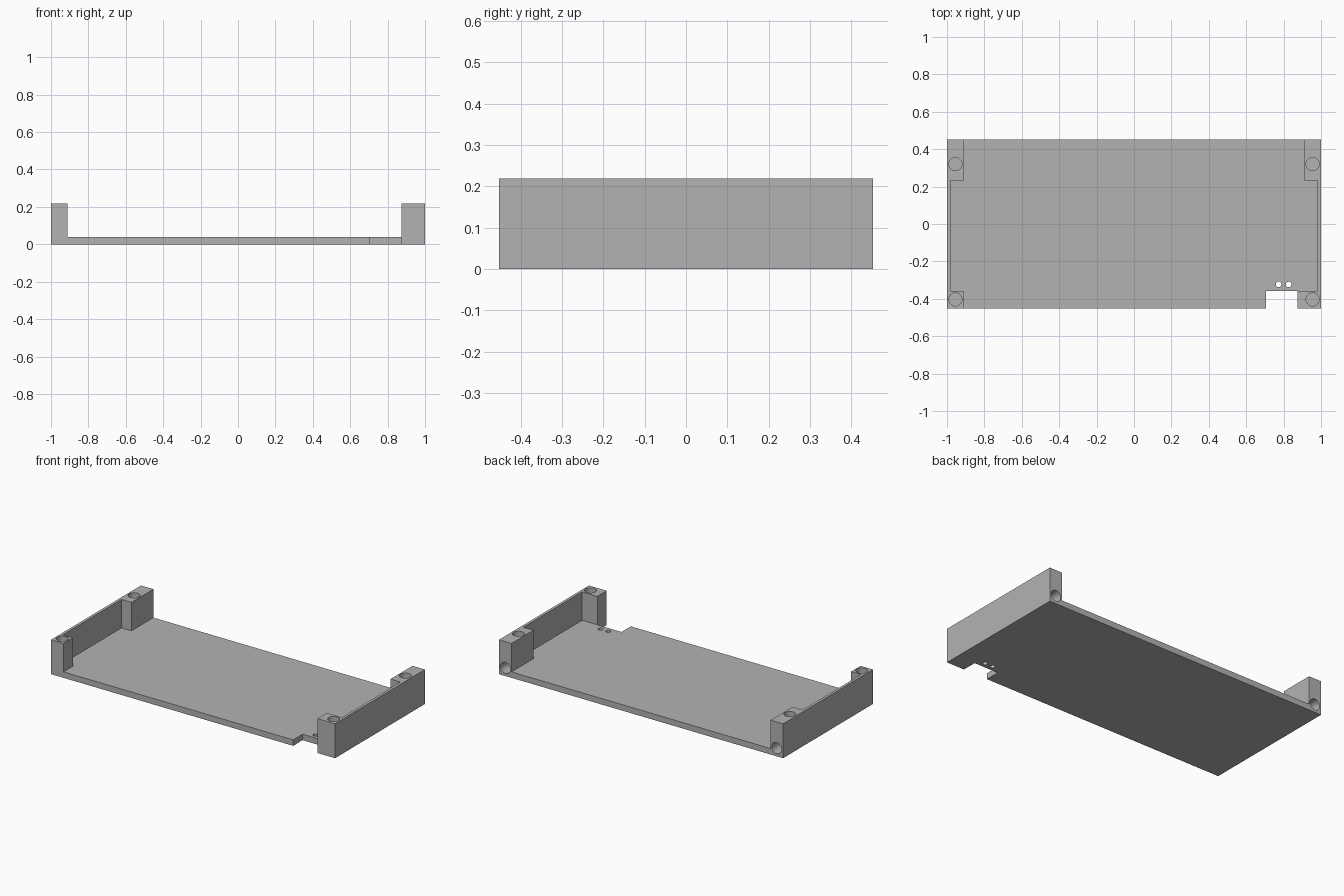
import bpy
import bmesh
import math
from mathutils import Matrix, Vector

if "Cube" in bpy.data.objects:
    bpy.data.objects.remove(bpy.data.objects["Cube"], do_unlink=True)

DEPTH = 0.452      # half depth
HEIGHT = 0.219
FLOOR = 0.038
BORE_X, BORE_R = 0.955, 0.035
POST_FRONT, POST_BACK = -0.358, 0.232

grey = bpy.data.materials.new("plain_grey")
grey.use_nodes = True
colour = (0.45, 0.45, 0.45, 1)
grey.diffuse_color = colour
grey.node_tree.nodes["Principled BSDF"].inputs["Base Color"].default_value = colour


def to_object(bm, name):
    bmesh.ops.recalc_face_normals(bm, faces=bm.faces[:])
    mesh = bpy.data.meshes.new(name)
    bm.to_mesh(mesh)
    bm.free()
    mesh.materials.append(grey)
    obj = bpy.data.objects.new(name, mesh)
    bpy.context.collection.objects.link(obj)
    return obj


def prism(name, outline, height):
    """Extrude a plan outline up from the ground."""
    bm = bmesh.new()
    face = bm.faces.new([bm.verts.new((x, y, 0)) for x, y in outline])
    top = bmesh.ops.extrude_face_region(bm, geom=[face])["geom"]
    verts = [v for v in top if isinstance(v, bmesh.types.BMVert)]
    bmesh.ops.translate(bm, verts=verts, vec=(0, 0, height))
    return to_object(bm, name)


def add_bore(bm, start, end, radius):
    start, end = Vector(start), Vector(end)
    axis = end - start
    turn = axis.to_track_quat("Z", "Y").to_matrix().to_4x4()
    bmesh.ops.create_cone(bm, cap_ends=True, segments=32, radius1=radius,
                          radius2=radius, depth=axis.length,
                          matrix=Matrix.Translation((start + end) / 2) @ turn)


def combine(target, other, operation):
    mod = target.modifiers.new(operation.lower(), "BOOLEAN")
    mod.operation, mod.solver, mod.object = operation, "EXACT", other
    bpy.context.view_layer.objects.active = target
    bpy.ops.object.modifier_apply(modifier=mod.name)
    bpy.data.objects.remove(other, do_unlink=True)


# Floor plate with the cable notch in its front edge
NOTCH_L, NOTCH_R = 0.705, 0.875
tray = prism("tray", [(-1, -DEPTH), (NOTCH_L, -DEPTH), (NOTCH_L, POST_FRONT),
                      (NOTCH_R, POST_FRONT), (NOTCH_R, -DEPTH), (1, -DEPTH),
                      (1, DEPTH), (-1, DEPTH)], FLOOR)

# End walls, each with a short front post and a long back post
for side, front_x in ((-1, 0.912), (1, NOTCH_R)):
    outline = [(1, -DEPTH), (1, DEPTH), (0.912, DEPTH), (0.912, POST_BACK),
               (0.982, POST_BACK), (0.982, POST_FRONT),
               (front_x, POST_FRONT), (front_x, -DEPTH)]
    wall = prism("end_wall", [(side * x, y) for x, y in outline], HEIGHT)
    combine(tray, wall, "UNION")

# Screw bores in the post tops and back ends, and two small floor holes
bm = bmesh.new()
for side in (-1, 1):
    x = side * BORE_X
    for y in (-0.403, 0.32):
        add_bore(bm, (x, y, 0.1), (x, y, HEIGHT + 0.05), BORE_R)
    add_bore(bm, (x, 0.36, 0.052), (x, DEPTH + 0.05, 0.052), BORE_R)
for x in (0.773, 0.827):
    add_bore(bm, (x, -0.323, -0.05), (x, -0.323, FLOOR + 0.05), 0.015)
cutter = to_object(bm, "bore_cutter")
cutter.hide_render = True
combine(tray, cutter, "DIFFERENCE")

# Smooth bores, crisp edges
bpy.ops.object.select_all(action="DESELECT")
tray.select_set(True)
bpy.context.view_layer.objects.active = tray
bpy.ops.object.shade_smooth_by_angle(angle=math.radians(30))
